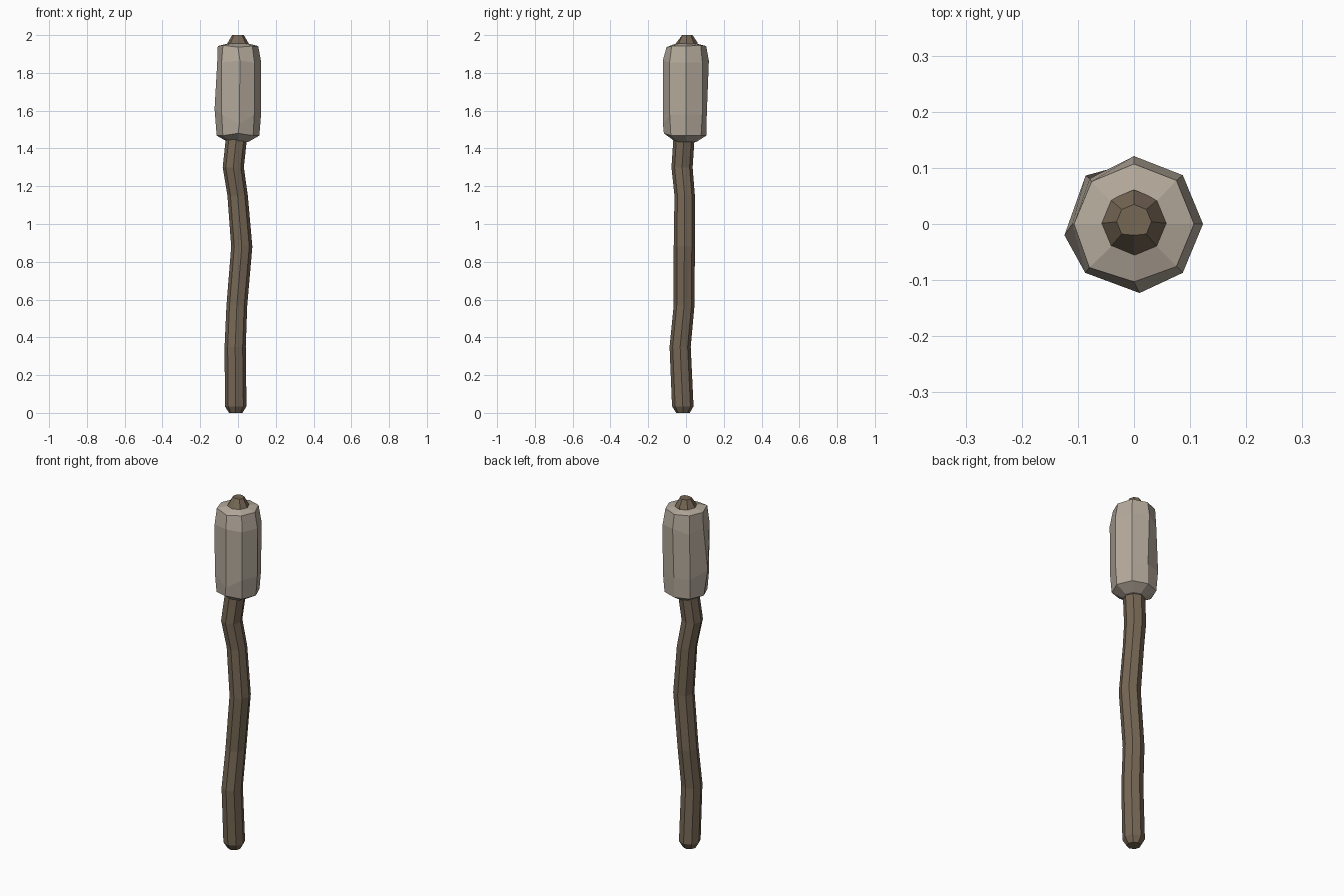
import bpy, bmesh
from math import cos, sin, pi

if "Cube" in bpy.data.objects:
    bpy.data.objects.remove(bpy.data.objects["Cube"])

SIDES = 8


def material(name, color):
    m = bpy.data.materials.new(name)
    m.diffuse_color = (*color, 1)
    m.use_nodes = True
    m.node_tree.nodes["Principled BSDF"].inputs["Base Color"].default_value = m.diffuse_color
    return m


def loft(name, rings, mat, tweaks=None):
    """Skin octagonal rings (z, x, y, radius); tweaks maps (ring, side) to an offset."""
    bm = bmesh.new()
    loops = []
    for i, (z, cx, cy, r) in enumerate(rings):
        loop = []
        for k in range(SIDES):
            a = 2 * pi * k / SIDES
            dx, dy, dz = (tweaks or {}).get((i, k), (0, 0, 0))
            loop.append(bm.verts.new((cx + r * cos(a) + dx, cy + r * sin(a) + dy, z + dz)))
        loops.append(loop)
    for a, b in zip(loops, loops[1:]):
        for k in range(SIDES):
            n = (k + 1) % SIDES
            bm.faces.new((a[k], a[n], b[n], b[k]))
    bm.faces.new(loops[0][::-1])
    bm.faces.new(loops[-1])
    bmesh.ops.recalc_face_normals(bm, faces=bm.faces[:])
    me = bpy.data.meshes.new(name)
    bm.to_mesh(me)
    bm.free()
    me.materials.append(mat)
    ob = bpy.data.objects.new(name, me)
    bpy.context.collection.objects.link(ob)
    return ob


wood = material("wood", (0.18, 0.135, 0.09))
stone = material("stone", (0.46, 0.40, 0.33))

# Crooked wooden handle, running through the head and out of its top
loft("handle", [
    (0.00, -0.012, -0.016, 0.036),
    (0.035, -0.012, -0.017, 0.057),
    (0.35, -0.015, -0.031, 0.056),
    (0.57, -0.006, -0.010, 0.055),
    (0.88, 0.020, -0.009, 0.056),
    (1.15, -0.002, -0.007, 0.054),
    (1.30, -0.025, -0.021, 0.056),
    (1.45, -0.009, -0.011, 0.056),
    (1.95, 0.000, 0.001, 0.060),
    (2.00, 0.000, 0.004, 0.031),
], wood, {(8, 2): (0, 0, 0.01), (9, 6): (0, 0.007, 0)})

# Chiselled stone head with a few knocked corners
loft("stone_head", [
    (1.435, 0, 0, 0.055),
    (1.468, 0, 0, 0.113),
    (1.58, 0, 0, 0.122),
    (1.855, 0, 0, 0.123),
    (1.942, 0, 0, 0.107),
    (1.955, 0, 0, 0.055),
], stone, {
    (1, 6): (0, -0.004, 0.012), (1, 2): (0, -0.005, 0),
    (2, 2): (0, -0.012, 0), (2, 4): (-0.002, -0.02, 0.03),
    (2, 6): (0.008, 0, -0.05), (3, 4): (0.013, 0, 0),
    (3, 3): (0.008, -0.006, -0.02), (3, 2): (0, -0.002, 0.01),
    (3, 6): (0.01, 0, 0.01), (4, 5): (-0.004, -0.002, 0.004),
    (4, 6): (0, 0.004, -0.006), (4, 1): (0, 0.002, 0.004),
})
